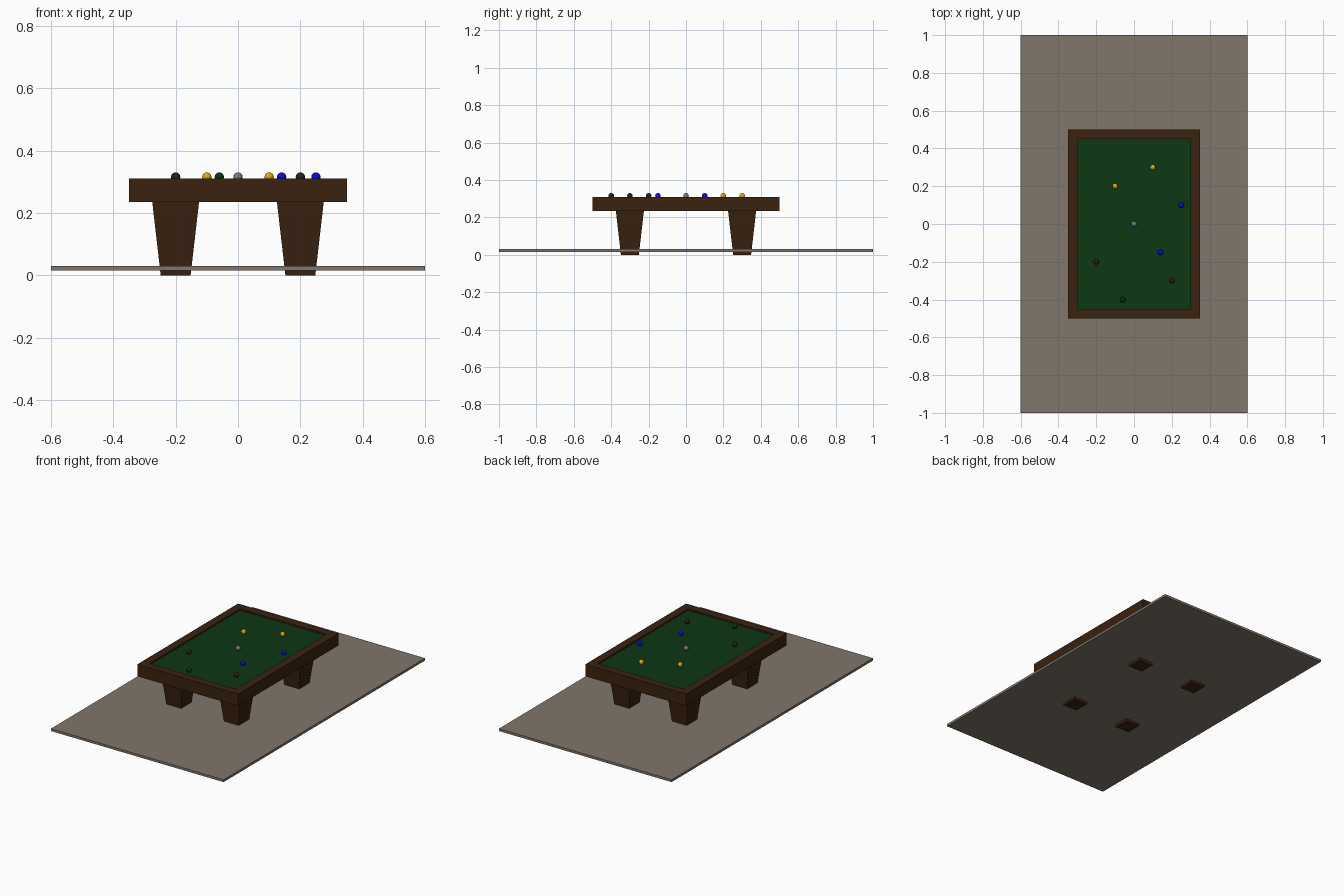
import bpy, bmesh
from mathutils import Matrix

if "Cube" in bpy.data.objects:
    bpy.data.objects.remove(bpy.data.objects["Cube"])


def material(name, rgb):
    m = bpy.data.materials.new(name)
    m.diffuse_color = (*rgb, 1)
    m.use_nodes = True
    m.node_tree.nodes["Principled BSDF"].inputs["Base Color"].default_value = m.diffuse_color
    return m


wood = material("dark wood", (0.042, 0.016, 0.005))
felt = material("green felt", (0.004, 0.038, 0.007))
stone = material("taupe floor", (0.22, 0.18, 0.145))
yellow = material("yellow", (0.7, 0.42, 0.006))
blue = material("blue", (0.003, 0.003, 0.75))
brown = material("ball brown", (0.03, 0.012, 0.008))
green = material("ball green", (0.003, 0.033, 0.006))
grey = material("cue grey", (0.2, 0.2, 0.2))


def finish(name, bm, mat):
    bmesh.ops.recalc_face_normals(bm, faces=bm.faces)
    me = bpy.data.meshes.new(name)
    bm.to_mesh(me)
    bm.free()
    me.materials.append(mat)
    ob = bpy.data.objects.new(name, me)
    bpy.context.collection.objects.link(ob)
    return ob


def box(name, x, y, z, mat, taper=1.0):
    """Box from (min, max) ranges; taper scales the bottom face."""
    bm = bmesh.new()
    bmesh.ops.create_cube(bm, size=1)
    for v in bm.verts:
        t = taper if v.co.z < 0 else 1
        v.co.x = (x[0] + x[1]) / 2 + v.co.x * (x[1] - x[0]) * t
        v.co.y = (y[0] + y[1]) / 2 + v.co.y * (y[1] - y[0]) * t
        v.co.z = z[0] if v.co.z < 0 else z[1]
    return finish(name, bm, mat)


# Floor slab and playing bed
box("floor_slab", (-0.6, 0.6), (-1, 1), (0.015, 0.03), stone)
box("felt_bed", (-0.3, 0.3), (-0.45, 0.45), (0.235, 0.3), felt)

# Rails, pocket blocks and tapered legs
for s, side in ((-1, "left"), (1, "right")):
    xr = sorted((s * 0.3, s * 0.35))
    for t, end in ((-1, "front"), (1, "back")):
        box(f"{end}_{side}_rail", xr, sorted((t * 0.025, t * 0.45)), (0.235, 0.31), wood)
        box(f"{end}_{side}_corner", xr, sorted((t * 0.45, t * 0.5)), (0.235, 0.31), wood)
        cx, cy = s * 0.2, t * 0.3
        box(f"{end}_{side}_leg", (cx - 0.075, cx + 0.075), (cy - 0.075, cy + 0.075),
            (0, 0.235), wood, 0.64)
    box(f"{side}_middle_block", xr, (-0.025, 0.025), (0.235, 0.31), wood)
    box(("front" if s < 0 else "back") + "_end_rail", (-0.3, 0.3),
        sorted((s * 0.45, s * 0.5)), (0.235, 0.31), wood)

# Balls resting on the felt
balls = [(-0.2, -0.2, brown), (-0.1, 0.2, yellow), (-0.06, -0.4, green), (0, 0, grey),
         (0.1, 0.3, yellow), (0.14, -0.15, blue), (0.2, -0.3, brown), (0.25, 0.1, blue)]
for i, (x, y, mat) in enumerate(balls, 1):
    bm = bmesh.new()
    bmesh.ops.create_uvsphere(bm, u_segments=12, v_segments=8, radius=0.015,
                              matrix=Matrix.Translation((x, y, 0.315)))
    finish(f"ball_{i}", bm, mat)
